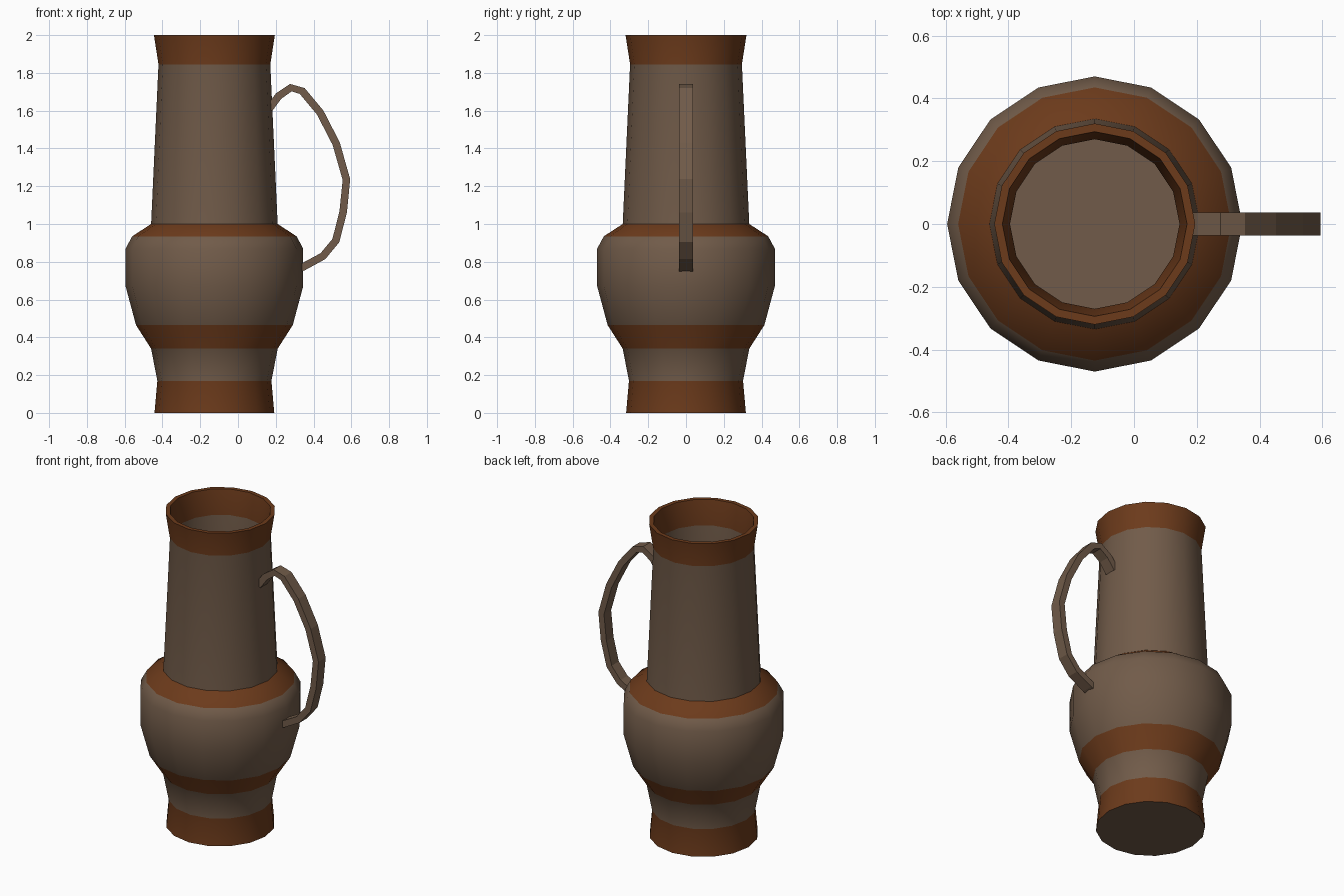
import bpy, bmesh, math
from mathutils import Vector

if "Cube" in bpy.data.objects:
    bpy.data.objects.remove(bpy.data.objects["Cube"])

AXIS_X = -0.125   # jug axis; the handle fills the right side
SIDES = 16
WALL = 0.026


def material(name, rgb):
    m = bpy.data.materials.new(name)
    m.diffuse_color = (*rgb, 1)
    m.use_nodes = True
    m.node_tree.nodes["Principled BSDF"].inputs["Base Color"].default_value = m.diffuse_color
    return m


clay = material("clay", (0.165, 0.105, 0.067))
glaze = material("brown_glaze", (0.15, 0.043, 0.011))


def finish(bm, name, mats, angle):
    bmesh.ops.recalc_face_normals(bm, faces=bm.faces[:])
    mesh = bpy.data.meshes.new(name)
    bm.to_mesh(mesh)
    bm.free()
    for m in mats:
        mesh.materials.append(m)
    ob = bpy.data.objects.new(name, mesh)
    bpy.context.collection.objects.link(ob)
    if angle:
        bpy.ops.object.select_all(action='DESELECT')
        bpy.context.view_layer.objects.active = ob
        ob.select_set(True)
        bpy.ops.object.shade_smooth_by_angle(angle=math.radians(angle))
    return ob


# jug body: outer profile (radius, z, glazed band above this point)
outer = [(0.317, 0.0, 1), (0.302, 0.17, 0), (0.335, 0.34, 1), (0.415, 0.465, 0),
         (0.47, 0.67, 0), (0.47, 0.87, 0), (0.435, 0.935, 1), (0.335, 1.0, 0),
         (0.296, 1.845, 1), (0.32, 2.0, 1)]
# the inside follows the outside at wall thickness, glazed in the same bands
inner = []
for i in reversed(range(len(outer))):
    r, z, _ = outer[i]
    inner.append((r - WALL, max(z, WALL), outer[i - 1][2] if i else 0))
profile = outer + inner

bm = bmesh.new()
rings = []
for r, z, _ in profile:
    rings.append([bm.verts.new((AXIS_X + r * math.cos(a), r * math.sin(a), z))
                  for a in (2 * math.pi * k / SIDES for k in range(SIDES))])
for i in range(len(rings) - 1):
    for k in range(SIDES):
        n = (k + 1) % SIDES
        f = bm.faces.new((rings[i][k], rings[i][n], rings[i + 1][n], rings[i + 1][k]))
        f.material_index = profile[i][2]
bm.faces.new(rings[0])
bm.faces.new(rings[-1])
finish(bm, "jug_body", [clay, glaze], 35)

# handle: flat strap swept along a path in the xz plane
path = [(0.165, 1.61), (0.215, 1.677), (0.28, 1.722), (0.34, 1.704), (0.435, 1.59),
        (0.52, 1.425), (0.574, 1.235), (0.557, 1.065), (0.518, 0.912), (0.45, 0.83),
        (0.345, 0.773), (0.325, 0.765)]
HALF_W, HALF_T = 0.036, 0.02
pts = [Vector(p) for p in path]
bm = bmesh.new()
rings = []
for i, p in enumerate(pts):
    t = (pts[min(i + 1, len(pts) - 1)] - pts[max(i - 1, 0)]).normalized()
    n = Vector((-t.y, t.x)) * HALF_T
    rings.append([bm.verts.new((p.x + s * n.x, w * HALF_W, p.y + s * n.y))
                  for s, w in ((1, -1), (1, 1), (-1, 1), (-1, -1))])
for a, b in zip(rings, rings[1:]):
    for k in range(4):
        n = (k + 1) % 4
        bm.faces.new((a[k], a[n], b[n], b[k]))
bm.faces.new(rings[0])
bm.faces.new(rings[-1])
finish(bm, "handle", [clay], 0)
